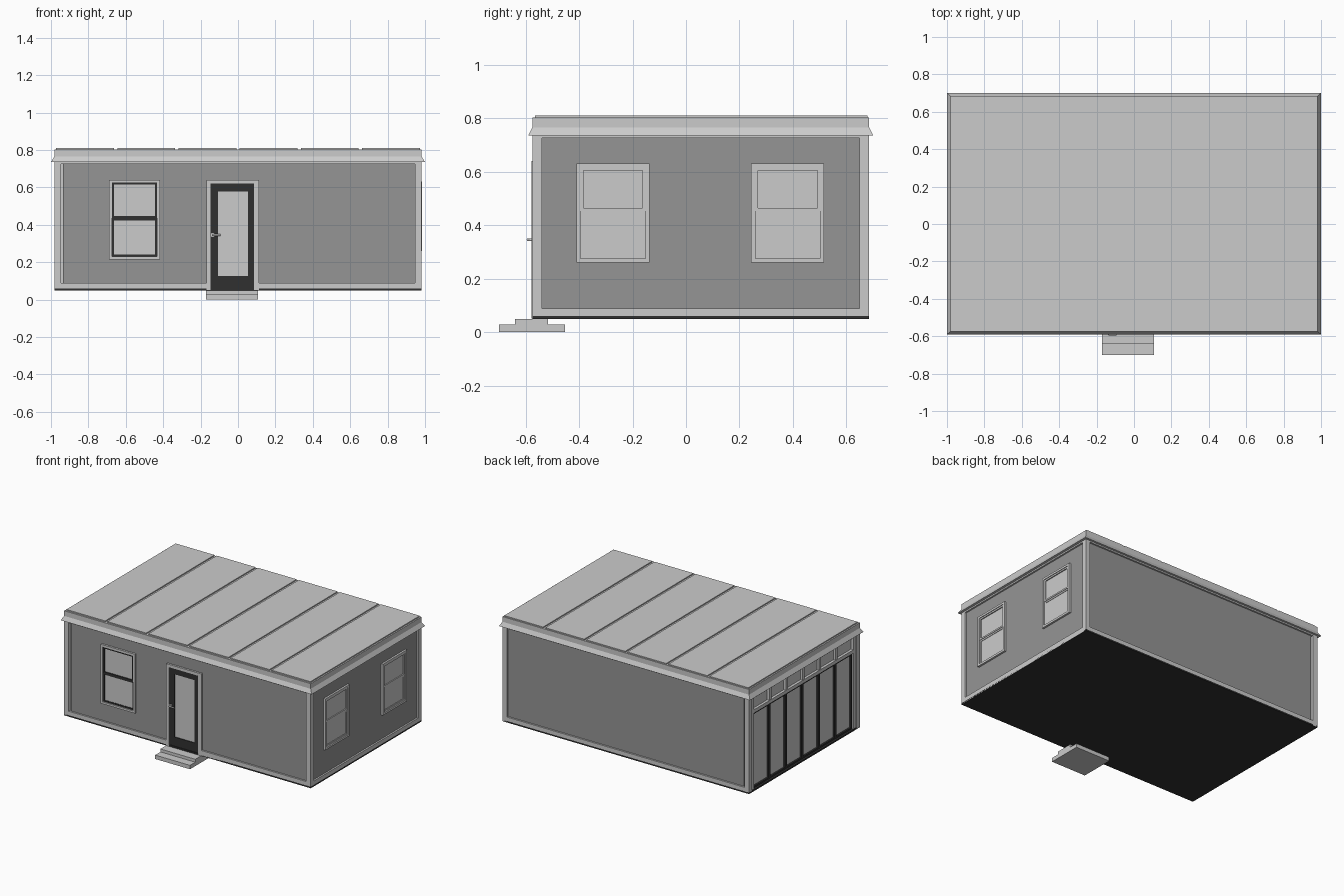
import bpy, bmesh
from mathutils import Vector, Matrix

if "Cube" in bpy.data.objects:
    bpy.data.objects.remove(bpy.data.objects["Cube"])

X, Y0, Y1, ZB, ZT = 0.982, -0.575, 0.685, 0.05, 0.74   # house body


def material(name, v):
    m = bpy.data.materials.new(name)
    m.diffuse_color = (v, v, v, 1)
    m.use_nodes = True
    m.node_tree.nodes["Principled BSDF"].inputs["Base Color"].default_value = m.diffuse_color
    return m


DARK = material("dark_frame", 0.03)
WALL = material("wall_grey", 0.3)


def finish(name, bm, mat=None):
    bmesh.ops.recalc_face_normals(bm, faces=bm.faces)
    me = bpy.data.meshes.new(name)
    bm.to_mesh(me)
    bm.free()
    ob = bpy.data.objects.new(name, me)
    bpy.context.collection.objects.link(ob)
    if mat:
        me.materials.append(mat)
    return ob


# Each side maps (u along wall, d depth inward, z) to world space
def world(u, d, z): return (u, d, z)
def front(u, d, z): return (u, Y0 + d, z)
def back(u, d, z): return (u, Y1 - d, z)
def right(u, d, z): return (X - d, u, z)
def left(u, d, z): return (-X + d, u, z)


def part(name, boxes, side=world, mat=None):
    """One object made of boxes (u0, u1, d0, d1, z0, z1) on a side."""
    bm = bmesh.new()
    for u0, u1, d0, d1, z0, z1 in boxes:
        a, b = Vector(side(u0, d0, z0)), Vector(side(u1, d1, z1))
        s = b - a
        m = Matrix.Translation((a + b) / 2) @ Matrix.Diagonal((abs(s.x), abs(s.y), abs(s.z), 1))
        bmesh.ops.create_cube(bm, size=1, matrix=m)
    return finish(name, bm, mat)


def ring(u0, u1, z0, z1, w, d0, d1):
    """Four bars around a rectangle."""
    return [(u0, u0 + w, d0, d1, z0, z1), (u1 - w, u1, d0, d1, z0, z1),
            (u0 + w, u1 - w, d0, d1, z0, z0 + w), (u0 + w, u1 - w, d0, d1, z1 - w, z1)]


# Wall core and floor
part("wall_core", [(-0.935, X - 0.012, Y0 + 0.012, Y1 - 0.012, ZB + 0.01, ZT)], mat=WALL)
part("floor_plate", [(-X, X, Y0, Y1, ZB - 0.001, ZB + 0.01)], mat=DARK)

# Structural frame: corner posts plus bottom and top rails
W = 0.036
part("corner_posts", [(sx * X, sx * (X - W), y, y + W, ZB, ZT)
                      for sx in (-1, 1) for y in (Y0, Y1 - W)])
for name, side in (("front", front), ("back", back)):
    bars = [(-0.166 if z == 9 else -X + W, X - W, 0, 0.03, z, z1) for z, z1 in ((0.725, ZT),)]
    if side is front:   # bottom rail is interrupted by the door
        bars += [(-X + W, -0.166, 0, 0.03, ZB, 0.088), (0.112, X - W, 0, 0.03, ZB, 0.088)]
    else:
        bars += [(-X + W, X - W, 0, 0.03, ZB, 0.088)]
    part(name + "_rails", bars, side)
part("right_rails", [(Y0 + W, Y1 - W, 0, 0.03, ZB, 0.088),
                     (Y0 + W, Y1 - W, 0, 0.03, 0.725, ZT)], right)

# Roof fascia with flared drip edge
bm = bmesh.new()
rings = []
for fx, fy, z in ((0.018, 0.015, 0.735), (0.0, 0.0, 0.765), (0.0, 0.0, 0.802)):
    rings.append([bm.verts.new((sx * (X + fx), (Y0 - fy) if sy < 0 else (Y1 + fy), z))
                  for sx, sy in ((-1, -1), (1, -1), (1, 1), (-1, 1))])
for a, b in zip(rings, rings[1:]):
    for i in range(4):
        j = (i + 1) % 4
        bm.faces.new((a[i], a[j], b[j], b[i]))
bm.faces.new(rings[0])
bm.faces.new(rings[-1])
finish("roof_fascia", bm)

# Roof panels separated by seams
P = 0.327
part("roof_panels", [(i * P + 0.009, (i + 1) * P - 0.009, Y0 + 0.011, Y1 - 0.006, 0.795, 0.81)
                     for i in range(-3, 3)])


# Sash windows
def window(name, side, u0, z0, z1, sash_mat):
    u1, zm = u0 + 0.273, z0 + (z1 - z0) * 0.5
    part(name + "_trim", ring(u0, u1, z0, z1, 0.015, -0.002, 0.02), side)
    a, b, c, d = u0 + 0.015, u1 - 0.015, z0 + 0.015, z1 - 0.015
    part(name + "_sash", ring(a, b, c, zm + 0.008, 0.011, 0.007, 0.02)
         + ring(a, b, zm - 0.002 + 0.01, d, 0.011, 0.003, 0.02), side, sash_mat)
    part(name + "_glass", [(a, b, 0.0105, 0.02, c, d)], side)


window("front_window", front, -0.69, 0.214, 0.64, DARK)
window("right_window_1", right, -0.41, 0.26, 0.63, None)
window("right_window_2", right, 0.244, 0.26, 0.63, None)

# Front door
part("door_trim", [(-0.168, -0.146, -0.002, 0.02, ZB, 0.64), (0.086, 0.112, -0.002, 0.02, ZB, 0.64),
                   (-0.146, 0.086, -0.002, 0.02, 0.62, 0.64)], front)
part("door_leaf", [(-0.146, -0.107, 0.005, 0.02, ZB, 0.62), (0.053, 0.086, 0.005, 0.02, ZB, 0.62),
                   (-0.107, 0.053, 0.005, 0.02, ZB, 0.125),
                   (-0.107, 0.053, 0.005, 0.02, 0.577, 0.62)], front, DARK)
part("door_glass", [(-0.107, 0.053, 0.01, 0.02, 0.125, 0.577)], front)

# Door handle: rose, stem and lever
bm = bmesh.new()
for r, h, loc, axis in ((0.011, 0.008, (-0.135, Y0 + 0.002, 0.345), 'X'),
                        (0.005, 0.02, (-0.135, Y0 - 0.008, 0.345), 'X'),
                        (0.005, 0.045, (-0.115, Y0 - 0.016, 0.345), 'Y')):
    bmesh.ops.create_cone(bm, cap_ends=True, segments=12, radius1=r, radius2=r, depth=h,
                          matrix=Matrix.Translation(loc) @ Matrix.Rotation(1.5708, 4, axis))
finish("door_handle", bm)

# Entrance steps
part("steps", [(-0.17, 0.108, -0.70, -0.453, 0.0, 0.028),
               (-0.17, 0.108, -0.64, -0.517, 0.028, 0.049)])

# Left end: six glazed door leaves under a row of transom windows
A, B, N = -0.51, 0.62, 6
p = (B - A) / N
part("left_surround", [(Y0 + W, A, 0.006, 0.05, ZB, ZT), (B, Y1 - W, 0.006, 0.05, ZB, ZT),
                       (A, B, 0.006, 0.05, 0.605, 0.63), (A, B, 0.006, 0.05, 0.715, ZT),
                       (A, B, 0.006, 0.05, ZB, 0.06)]
     + [(A + i * p - 0.012, A + i * p + 0.012, 0.008, 0.05, 0.63, 0.715) for i in range(1, N)], left)
leaves = []
for i in range(N):
    leaves += ring(A + i * p, A + (i + 1) * p, 0.06, 0.605, 0.012, 0.015, 0.05)
part("left_door_frames", leaves, left, DARK)
part("left_glass", [(A, B, 0.028, 0.05, 0.06, 0.605), (A, B, 0.025, 0.05, 0.63, 0.715)], left)
